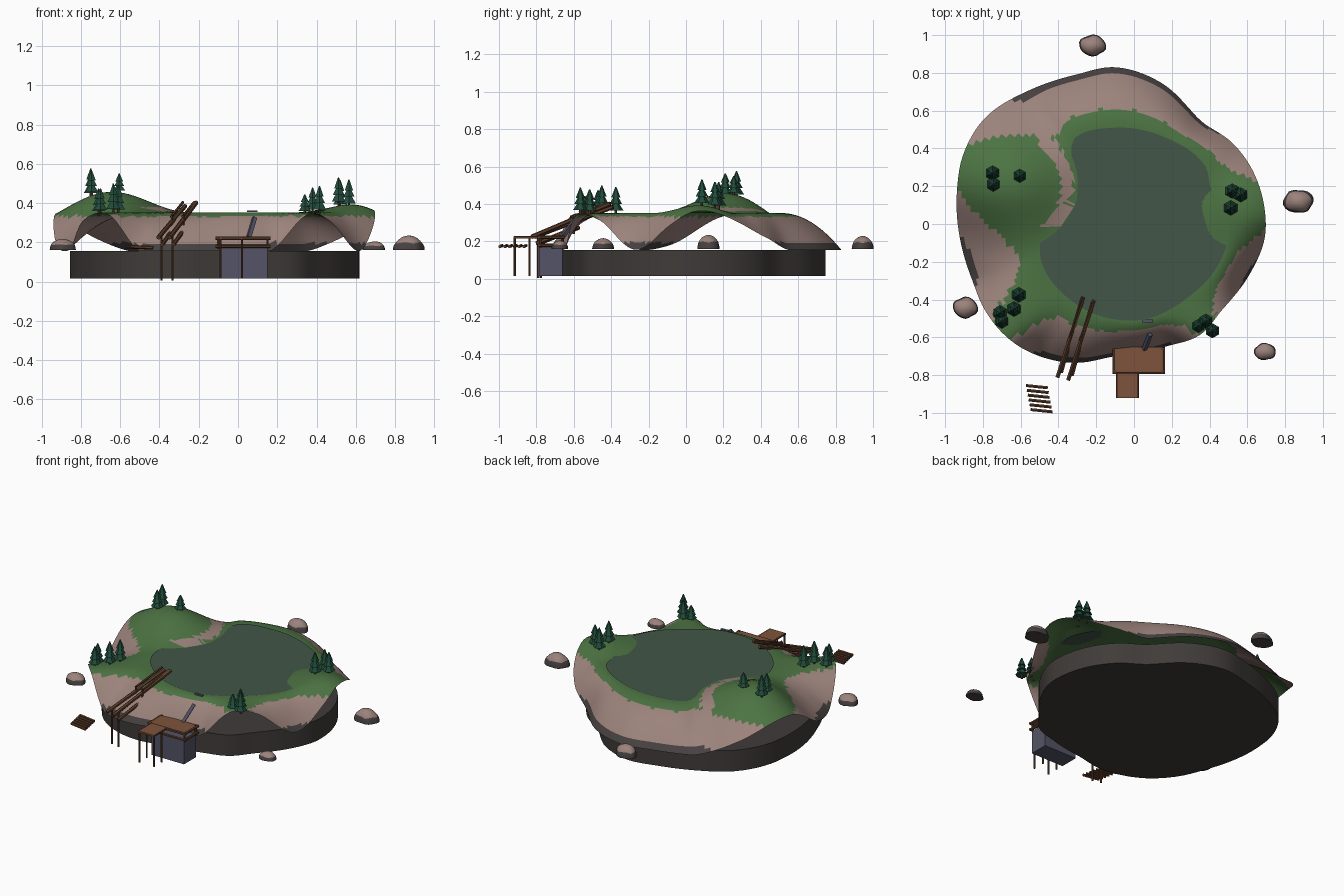
import bpy, bmesh, math, random
from mathutils import Vector

if "Cube" in bpy.data.objects:
    bpy.data.objects.remove(bpy.data.objects["Cube"])

random.seed(4)
CX = -0.1  # centre of the polar layout


def mat(name, rgb):
    m = bpy.data.materials.new(name)
    m.diffuse_color = (*rgb, 1)
    m.use_nodes = True
    m.node_tree.nodes["Principled BSDF"].inputs["Base Color"].default_value = m.diffuse_color
    return m


ROCK = mat("pink rock", (.33, .225, .2))
DARK = mat("dark rock", (.062, .053, .052))
GRASS = mat("grass green", (.072, .17, .055))
WATER = mat("murky water", (.056, .092, .063))
BASE = mat("base brown", (.05, .044, .041))
DECK = mat("deck wood", (.21, .088, .045))
LOG = mat("log wood", (.11, .047, .023))
BLUE = mat("slate blue", (.088, .088, .135))
TREE = mat("pine green", (.015, .07, .042))


def make(name, bm, mats, smooth=None):
    me = bpy.data.meshes.new(name)
    bm.to_mesh(me)
    bm.free()
    ob = bpy.data.objects.new(name, me)
    bpy.context.collection.objects.link(ob)
    for m in mats:
        me.materials.append(m)
    if smooth:
        bpy.ops.object.select_all(action='DESELECT')
        ob.select_set(True)
        bpy.context.view_layer.objects.active = ob
        bpy.ops.object.shade_smooth_by_angle(angle=math.radians(smooth))
    return ob


def periodic(pairs):
    """Smooth closed interpolation of (angle, value) pairs."""
    p = sorted((a % math.tau, v) for a, v in pairs)
    n = len(p)

    def at(i):
        return p[i % n][0] + math.tau * (i // n), p[i % n][1]

    def f(a):
        a %= math.tau
        i = max((k for k in range(n) if p[k][0] <= a), default=-1)
        (a0, v0), (a1, v1), (a2, v2), (a3, v3) = (at(i + k) for k in (-1, 0, 1, 2))
        h = a2 - a1
        u = (a - a1) / h
        m1, m2 = (v2 - v0) / (a2 - a0) * h, (v3 - v1) / (a3 - a1) * h
        return ((2*u**3 - 3*u*u + 1) * v1 + (u**3 - 2*u*u + u) * m1
                + (3*u*u - 2*u**3) * v2 + (u**3 - u*u) * m2)
    return f


# island outline (x, y, height of the rim)
RIM = [(.695, .05, .32), (.63, .28, .29), (.52, .43, .22), (.35, .55, .155), (.14, .75, .155),
       (-.1, .83, .155), (-.31, .79, .155), (-.55, .71, .155), (-.79, .56, .25),
       (-.905, .365, .31), (-.937, .18, .3), (-.92, -.085, .18), (-.857, -.296, .165),
       (-.79, -.455, .31), (-.656, -.614, .34), (-.5, -.7, .155), (-.31, -.735, .155),
       (-.1, -.7, .155), (.164, -.65, .155), (.35, -.587, .34), (.466, -.455, .31),
       (.61, -.27, .155), (.69, -.085, .27)]
SHORE = [(.5, 0), (.41, .18), (.375, .31), (.16, .46), (-.1, .51), (-.32, .45), (-.33, .36),
         (-.31, .18), (-.49, -.06), (-.49, -.2), (-.34, -.4), (-.13, -.5), (.08, -.5),
         (.27, -.4), (.455, -.2)]
ang = lambda x, y: math.atan2(y, x - CX)
rim_r = periodic([(ang(x, y), math.hypot(x - CX, y)) for x, y, z in RIM])
rim_z = periodic([(ang(x, y), z) for x, y, z in RIM])
shore_r = periodic([(ang(x, y), math.hypot(x - CX, y)) for x, y in SHORE])


def bump(x, y, cx, cy, r, h):
    d = min(1, math.hypot(x - cx, y - cy) / r)
    return h * .5 * (1 + math.cos(math.pi * d))


def ground(x, y):
    a, r = ang(x, y), math.hypot(x - CX, y)
    t = max(0, (r - shore_r(a)) / (rim_r(a) - shore_r(a)))
    z = .352 - (.352 - max(.155, rim_z(a))) * t * t
    return z + bump(x, y, -.66, .22, .42, .115) + bump(x, y, .62, .08, .3, .05)


# terrain sheet with raised lips between low walls
N, RINGS = 150, 24
bm = bmesh.new()
rows = []
for j in range(1, RINGS + 1):
    row = []
    for i in range(N):
        a = math.tau * i / N
        s, R = shore_r(a), rim_r(a)
        r = s * j / 4 if j <= 4 else s + (R - s) * (j - 4) / (RINGS - 4)
        x, y = CX + r * math.cos(a), r * math.sin(a)
        row.append(bm.verts.new((x, y, ground(x, y))))
    rows.append(row)
mid = bm.verts.new((CX, 0, .352))
for i in range(N):
    k = (i + 1) % N
    bm.faces.new((mid, rows[0][i], rows[0][k]))
    for lo, hi in zip(rows, rows[1:]):
        bm.faces.new((lo[i], hi[i], hi[k], lo[k]))
for f in bm.faces:
    c = f.calc_center_median()
    d = math.hypot(c.x + .66, c.y - .2)
    path = c.x > -.5 and -.02 < c.y < .5 and .27 < d < .33 + random.uniform(0, .015)
    green = c.z > .333 + random.uniform(-.003, .003) and not path
    f.material_index = 2 if green else 1 if c.z < .197 else 0
make("terrain", bm, [ROCK, DARK, GRASS], 40)

# water surface
bm = bmesh.new()
ring = [bm.verts.new((CX + shore_r(a) * math.cos(a), shore_r(a) * math.sin(a), .358))
        for a in (math.tau * i / 100 for i in range(100))]
hub = bm.verts.new((CX, 0, .358))
for i in range(100):
    bm.faces.new((hub, ring[i], ring[(i + 1) % 100]))
make("lake", bm, [WATER])

# base slab
bm = bmesh.new()
f = bm.faces.new([bm.verts.new((CX + .9 * rim_r(a) * math.cos(a), .9 * rim_r(a) * math.sin(a), .015))
                  for a in (math.tau * i / 100 for i in range(100))])
top = bmesh.ops.extrude_face_region(bm, geom=[f])["geom"]
bmesh.ops.translate(bm, vec=(0, 0, .14), verts=[v for v in top if isinstance(v, bmesh.types.BMVert)])
bmesh.ops.recalc_face_normals(bm, faces=bm.faces)
make("base_slab", bm, [BASE], 40)

# shore boulders: x, y, half width, half depth, height
for x, y, sx, sy, h in [(-.22, .945, .072, .056, .07), (.87, .12, .08, .062, .075),
                        (.695, -.675, .058, .045, .045), (-.893, -.443, .067, .056, .058)]:
    bm = bmesh.new()
    bmesh.ops.create_icosphere(bm, subdivisions=3, radius=1)
    bmesh.ops.bisect_plane(bm, geom=bm.verts[:] + bm.edges[:] + bm.faces[:], plane_co=(0, 0, 0),
                           plane_no=(0, 0, -1), clear_outer=True)
    bmesh.ops.contextual_create(bm, geom=[e for e in bm.edges if e.is_boundary])
    for v in bm.verts:
        w = 1 + .06 * math.sin(5 * v.co.x + 3 * v.co.y + x * 9)
        v.co = (x + v.co.x * sx * w, y + v.co.y * sy * w, .16 + v.co.z * h)
    for f in bm.faces:
        f.material_index = int(f.calc_center_median().z < .16 + h * .45)
    make("boulder", bm, [ROCK, DARK], 40)


def cone(bm, x, y, z, r1, r2, h, sides):
    vs = bmesh.ops.create_cone(bm, cap_ends=True, segments=sides, radius1=r1, radius2=r2, depth=h)["verts"]
    bmesh.ops.translate(bm, vec=(x, y, z + h / 2), verts=vs)
    return {f for v in vs for f in v.link_faces}


# pine trees: x, y, height
for x, y, h in [(-.75, .27, .15), (-.745, .21, .13), (-.605, .255, .105),
                (-.61, -.375, .15), (-.635, -.45, .155), (-.71, -.47, .14), (-.7, -.515, .13),
                (.52, .175, .15), (.565, .155, .145), (.512, .085, .15),
                (.34, -.54, .1), (.38, -.515, .135), (.415, -.565, .145)]:
    bm = bmesh.new()
    z = ground(x, y) - .005
    for f in cone(bm, x, y, z, .007, .006, h * .3, 6):
        f.material_index = 1
    for k, (r, a, b) in enumerate([(.04, .17, .56), (.033, .4, .76), (.025, .62, 1)]):
        cone(bm, x, y, z + h * a, r * (.7 + 2 * h), .003, h * (b - a), 6)
    make("pine_tree", bm, [TREE, LOG])


def box(name, x0, x1, y0, y1, z0, z1, m):
    bm = bmesh.new()
    bmesh.ops.create_cube(bm, size=1)
    for v in bm.verts:
        v.co = ((x0 + x1) / 2 + v.co.x * (x1 - x0), (y0 + y1) / 2 + v.co.y * (y1 - y0),
                (z0 + z1) / 2 + v.co.z * (z1 - z0))
    return make(name, bm, [m])


def beam(name, p, q, r, m=LOG, sides=6):
    p, q = Vector(p), Vector(q)
    bm = bmesh.new()
    bmesh.ops.create_cone(bm, cap_ends=True, segments=sides, radius1=r, radius2=r, depth=(q - p).length)
    bm.transform((q - p).to_track_quat('Z', 'Y').to_matrix().to_4x4())
    bmesh.ops.translate(bm, vec=(p + q) / 2, verts=bm.verts)
    return make(name, bm, [m])


# hut block with deck and pier
box("hut_block", -.092, .15, -.785, -.66, .015, .172, BLUE)
box("deck", -.108, .158, -.79, -.65, .212, .227, DECK)
box("pier", -.095, .025, -.922, -.79, .217, .227, DECK)
for z in (.18, .222):
    beam("deck_front_beam", (-.115, -.787, z), (.165, -.787, z), .009)
    for x in (-.107, .157):
        beam("deck_side_beam", (x, -.79, z), (x, -.65, z), .009)
for x in (-.1, .15):
    for y in (-.78, -.66):
        beam("deck_post", (x, y, .165), (x, y, .23), .007)
for x in (-.09, .02):
    beam("pier_side_beam", (x, -.92, .222), (x, -.79, .222), .007)
    for y in (-.915, -.837):
        beam("pier_post", (x, y, .015), (x, y, .225), .006)

# log chute on posts
for dx, dy in ((0, 0), (.057, -.015)):
    beam("chute_log", (-.405 + dx, -.81 + dy, .225), (-.27 + dx, -.39 + dy, .385 + dx * .3), .012)
    beam("chute_lower_log", (-.385 + dx, -.785 + dy, .19), (-.325 + dx, -.57 + dy, .275), .011)
    beam("chute_rail", (-.34 + dx, -.6 + dy, .33), (-.28 + dx, -.4 + dy, .405), .007)
    beam("chute_post", (-.39 + dx, -.775 + dy, .005), (-.39 + dx, -.775 + dy, .24), .006)
    beam("chute_short_post", (-.335 + dx, -.6 + dy, .24), (-.335 + dx, -.6 + dy, .34), .006)

# floating log raft
for i in range(6):
    x, y = -.572 + .005 * i, -.855 - .0255 * i
    beam("raft_log", (x, y, .178), (x + .115, y - .012, .173), .009)

# small spillway plates
box("spill_lip", .045, .1, -.522, -.506, .354, .362, BLUE)
beam("spill_stream", (.055, -.662, .225), (.085, -.585, .325), .014, BLUE, 4)
